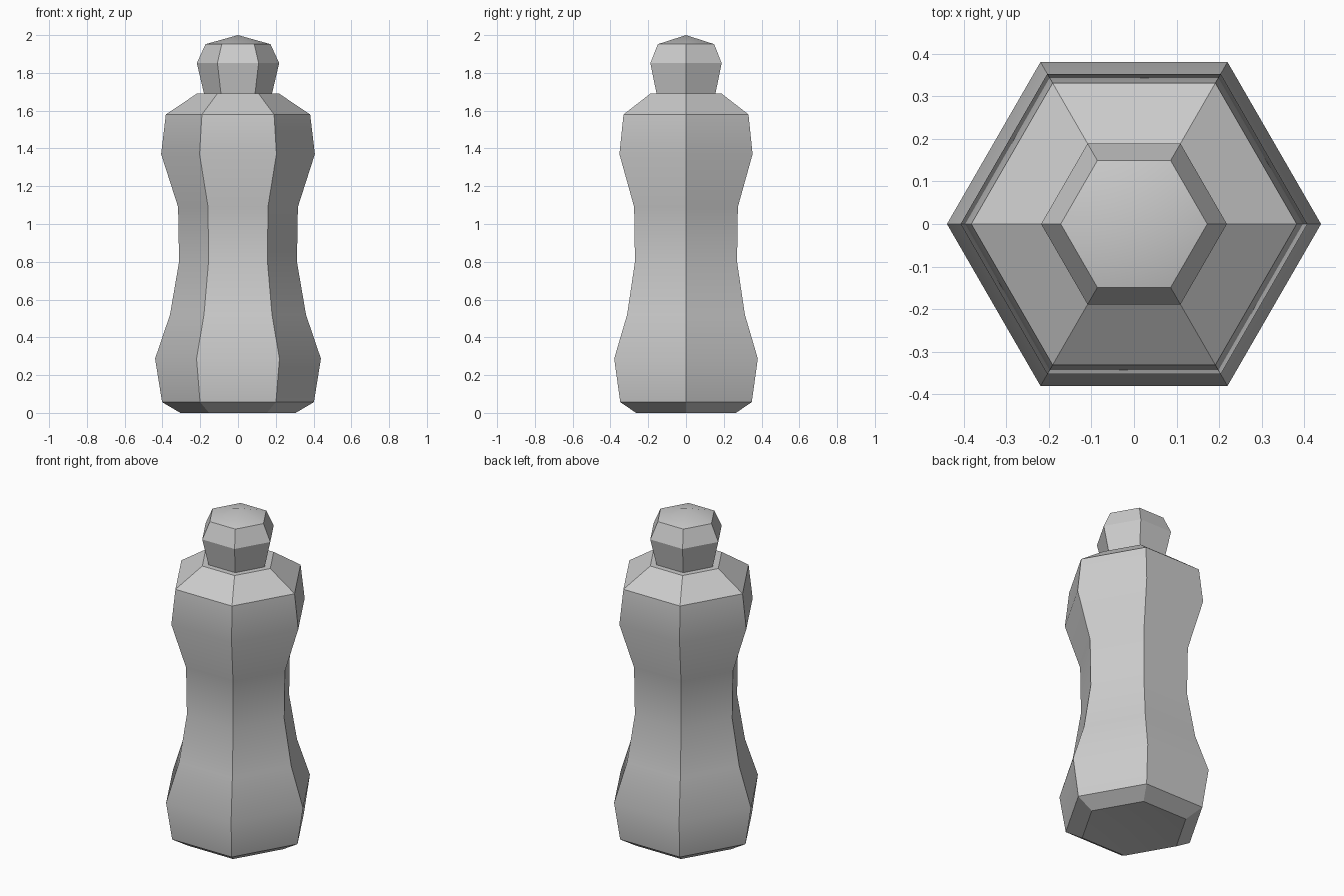
import bpy, bmesh
from math import cos, sin, pi, radians

if "Cube" in bpy.data.objects:
    bpy.data.objects.remove(bpy.data.objects["Cube"])

SIDES = 6


def lathe(name, profile):
    """Revolve (radius, z) points into a six-sided part; radius 0 makes a tip."""
    bm = bmesh.new()
    rings = []
    for r, z in profile:
        if r == 0:
            rings.append([bm.verts.new((0, 0, z))] * SIDES)
        else:
            rings.append([bm.verts.new((r * cos(2 * pi * i / SIDES),
                                        r * sin(2 * pi * i / SIDES), z))
                          for i in range(SIDES)])
    for low, high in zip(rings, rings[1:]):
        for i in range(SIDES):
            j = (i + 1) % SIDES
            corners = [low[i], low[j], high[j], high[i]]
            bm.faces.new(list(dict.fromkeys(corners)))
    bm.normal_update()
    mesh = bpy.data.meshes.new(name)
    bm.to_mesh(mesh)
    bm.free()
    obj = bpy.data.objects.new(name, mesh)
    bpy.context.collection.objects.link(obj)
    bpy.ops.object.select_all(action='DESELECT')
    obj.select_set(True)
    bpy.context.view_layer.objects.active = obj
    bpy.ops.object.shade_smooth_by_angle(angle=radians(30))
    return obj


# Waisted body with a slightly hollow base and a flat collar under the cap
lathe("bottle_body", [
    (0, 0.02), (0.305, 0), (0.402, 0.057), (0.439, 0.287), (0.36, 0.52),
    (0.312, 0.80), (0.317, 1.09), (0.407, 1.37), (0.382, 1.58),
    (0.218, 1.69), (0.18, 1.69)])

# Flared cap with a low pointed top
lathe("bottle_cap", [
    (0.18, 1.69), (0.218, 1.852), (0.172, 1.952), (0, 2.0)])
